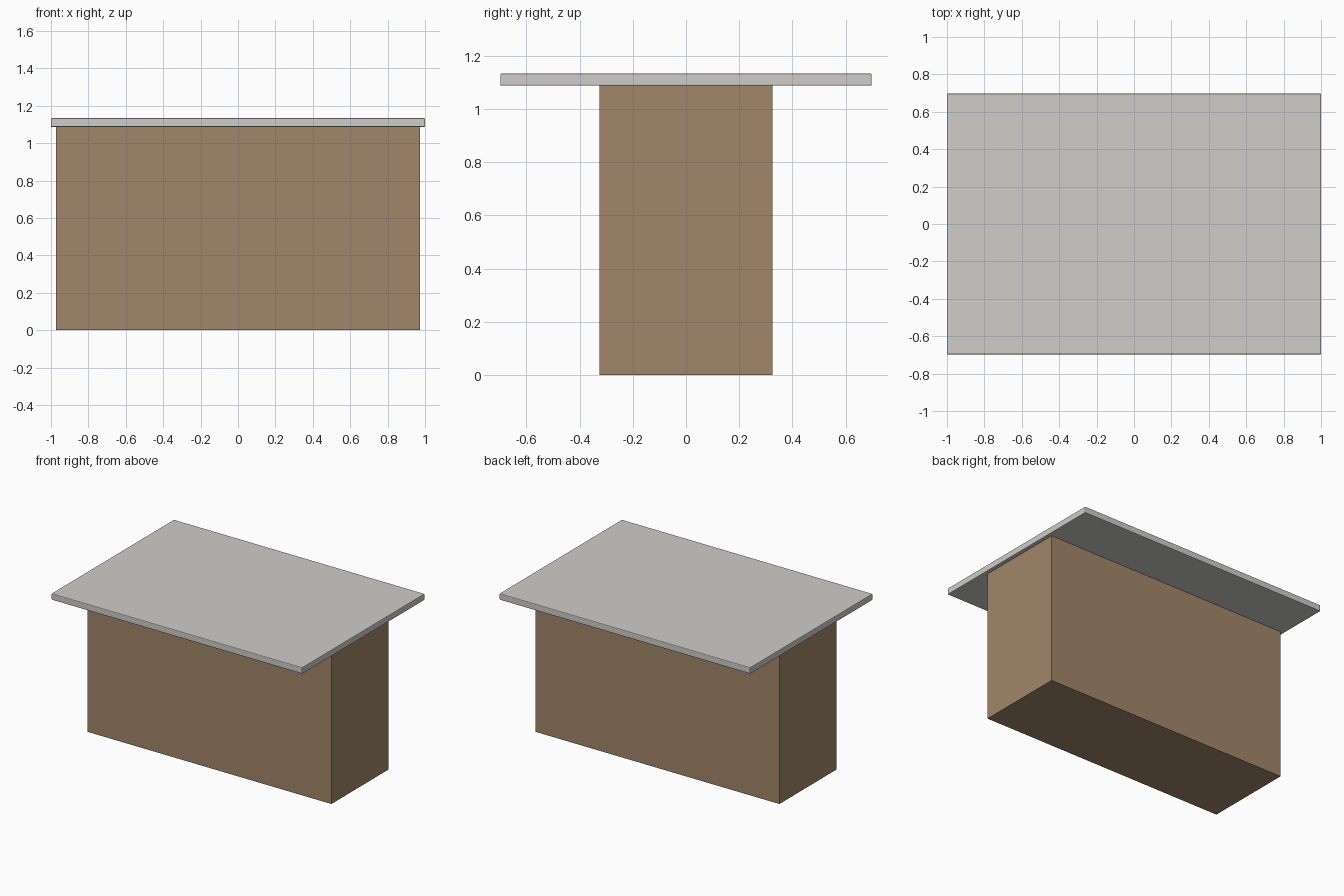
import bpy

if "Cube" in bpy.data.objects:
    bpy.data.objects.remove(bpy.data.objects["Cube"])


def box(name, size, z_bottom, color, bevel=0.0):
    """Box centred on x and y, resting at z_bottom, with optional chamfered edges."""
    bpy.ops.mesh.primitive_cube_add(size=1, location=(0, 0, z_bottom + size[2] / 2))
    ob = bpy.context.object
    ob.name = name
    ob.scale = size
    bpy.ops.object.transform_apply(location=False, rotation=False, scale=True)
    mat = bpy.data.materials.new(name + "_material")
    mat.diffuse_color = color
    mat.use_nodes = True
    mat.node_tree.nodes["Principled BSDF"].inputs["Base Color"].default_value = mat.diffuse_color
    ob.data.materials.append(mat)
    if bevel:
        mod = ob.modifiers.new("edge_chamfer", 'BEVEL')
        mod.width = bevel
        mod.segments = 2
    return ob


# Wooden cabinet body
BASE_H = 1.087
box("island_base", (1.945, 0.65, BASE_H), 0, (0.36, 0.24, 0.145, 1))

# Overhanging stone worktop with softened edges
box("countertop", (2.0, 1.395, 0.046), BASE_H, (0.62, 0.61, 0.58, 1), bevel=0.005)
